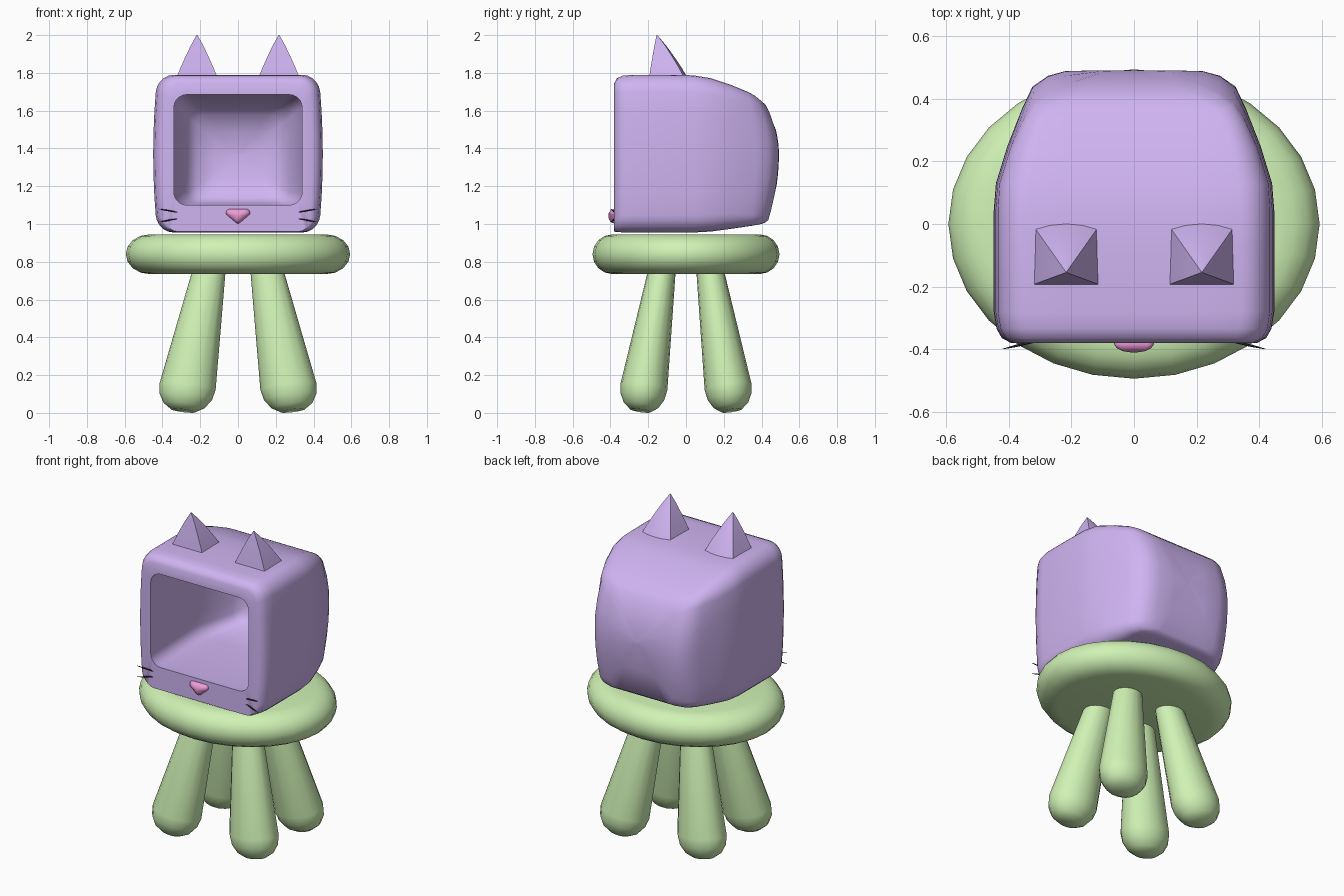
import bpy, bmesh, math
from mathutils import Vector, Matrix

if "Cube" in bpy.data.objects:
    bpy.data.objects.remove(bpy.data.objects["Cube"])


def material(name, rgb):
    m = bpy.data.materials.new(name)
    m.diffuse_color = (*rgb, 1)
    m.use_nodes = True
    m.node_tree.nodes["Principled BSDF"].inputs["Base Color"].default_value = m.diffuse_color
    return m


GREEN = material("green", (0.63, 0.89, 0.46))
PURPLE = material("purple", (0.63, 0.46, 0.89))
PINK = material("pink", (0.87, 0.33, 0.70))
DARK = material("dark", (0.03, 0.02, 0.04))


def loft(name, rings, mat, angle=40):
    """Skin equal-length rings of points and close both ends."""
    bm = bmesh.new()
    vr = [[bm.verts.new(p) for p in r] for r in rings]
    n = len(vr[0])
    for a, b in zip(vr, vr[1:]):
        for i in range(n):
            j = (i + 1) % n
            bm.faces.new((a[i], a[j], b[j], b[i]))
    bm.faces.new(vr[0][::-1])
    bm.faces.new(vr[-1])
    bmesh.ops.remove_doubles(bm, verts=bm.verts, dist=1e-5)
    bmesh.ops.recalc_face_normals(bm, faces=bm.faces)
    me = bpy.data.meshes.new(name)
    bm.to_mesh(me)
    bm.free()
    ob = bpy.data.objects.new(name, me)
    bpy.context.collection.objects.link(ob)
    me.materials.append(mat)
    bpy.ops.object.select_all(action='DESELECT')
    bpy.context.view_layer.objects.active = ob
    ob.select_set(True)
    bpy.ops.object.shade_smooth_by_angle(angle=math.radians(angle))
    return ob


def lathe(name, profile, mat, matrix, n=24):
    """Revolve (radius, height) pairs about z, then transform."""
    rings = [[matrix @ Vector((r * math.cos(t), r * math.sin(t), z))
              for t in (2 * math.pi * i / n for i in range(n))] for r, z in profile]
    return loft(name, rings, mat)


# Oval stool: everything round is stretched in x
STRETCH = Matrix.Diagonal((1.2, 1, 1, 1))
edge = [(0.39 + 0.105 * math.cos(a), 0.84 + 0.105 * math.sin(a))
        for a in (math.pi * (i / 8 - 0.5) for i in range(9))]
lathe("seat", edge, GREEN, STRETCH, 28)

# Four splayed club legs
for sx, side in ((-1, "left"), (1, "right")):
    for sy, place in ((-1, "front"), (1, "back")):
        foot = Vector((sx * 0.242, sy * 0.242, 0.012))
        axis = Vector((sx * 0.126, sy * 0.126, 0.76)) - foot
        M = STRETCH @ Matrix.Translation(foot) @ axis.to_track_quat('Z', 'Y').to_matrix().to_4x4()
        lathe(f"{place}_{side}_leg",
              [(0.055, 0), (0.092, 0.028), (0.117, 0.075), (0.125, 0.13), (0.072, axis.length)],
              GREEN, M, 16)


# Head: hollow box, lofted from inside back, out through the opening, to the outer back
def section(y, hw, z0, z1, r, curve=0.0, barrel=0.05):
    pts = []
    corners = [(hw - r, z0 + r, -90), (hw - r, z1 - r, 0), (r - hw, z1 - r, 90), (r - hw, z0 + r, 180)]
    for k, (cx, cz, a0) in enumerate(corners):
        arc = [(cx + r * math.cos(math.radians(a0 + 18 * i)),
                cz + r * math.sin(math.radians(a0 + 18 * i))) for i in range(6)]
        nx, nz, na = corners[(k + 1) % 4]
        end = (nx + r * math.cos(math.radians(na)), nz + r * math.sin(math.radians(na)))
        s = arc[-1]
        arc += [(s[0] + (end[0] - s[0]) * t / 6, s[1] + (end[1] - s[1]) * t / 6) for t in range(1, 6)]
        pts += arc
    out = []
    for x, z in pts:
        d = z - 1.37
        bulge = (1.0 if d > 0 else 0.45) * d * d * curve
        out.append(Vector((x * (1 - barrel * (d / 0.42) ** 2), y - bulge, z)))
    return out


inside = [(0.42, 0.01, 1.36, 1.38, 0.004, 1, 0), (0.42, 0.12, 1.24, 1.49, 0.04, 1, 0),
          (0.40, 0.22, 1.14, 1.58, 0.06, 1, 0), (0.34, 0.27, 1.11, 1.62, 0.06, 0.5, 0),
          (0.10, 0.345, 1.095, 1.69, 0.07, 0, 0), (-0.33, 0.345, 1.095, 1.69, 0.07, 0, 0),
          (-0.38, 0.34, 1.10, 1.685, 0.07, 0, 0)]
outside = [(-0.38, 0.395, 0.960, 1.745, 0.06), (-0.365, 0.423, 0.957, 1.772, 0.08),
           (-0.335, 0.44, 0.956, 1.785, 0.09), (-0.28, 0.449, 0.955, 1.79, 0.09),
           (-0.08, 0.449, 0.955, 1.79, 0.09), (0.04, 0.449, 0.955, 1.787, 0.09),
           (0.13, 0.442, 0.96, 1.772, 0.09), (0.25, 0.405, 0.975, 1.737, 0.08, 0.1),
           (0.37, 0.358, 0.99, 1.70, 0.06, 0.4), (0.44, 0.325, 0.998, 1.68, 0.05, 0.8),
           (0.475, 0.275, 1.005, 1.655, 0.05, 1), (0.49, 0.22, 1.02, 1.63, 0.05, 1),
           (0.492, 0.11, 1.2, 1.5, 0.03, 1), (0.492, 0.01, 1.36, 1.38, 0.004, 1)]
loft("head_shell", [section(*s) for s in inside + outside], PURPLE, 50)

for sx, side in ((-1, "left"), (1, "right")):
    # Ear: flat front, rounded back, leaning to a forward tip
    tip = Vector((sx * 0.217, -0.155, 2.0))
    base = [(-0.108, -0.195), (0.108, -0.195), (0.102, -0.01), (0.055, 0.003),
            (0, 0.008), (-0.055, 0.003), (-0.102, -0.01)]
    rings = []
    for s, h in ((1, 0), (0.82, 0.22), (0.58, 0.48), (0.30, 0.76), (0.02, 1)):
        rings.append([Vector((tip.x + x * s, tip.y + (y - tip.y) * s, 1.775 + 0.225 * h)) for x, y in base])
    loft(f"{side}_ear", rings, PURPLE, 35)

    # Whiskers: two thin spikes on each cheek
    for label, z0, z1 in (("upper", 1.06, 1.08), ("lower", 1.03, 1.01)):
        a = Vector((sx * 0.31, -0.374, z0))
        d = Vector((sx * 0.42, -0.40, z1)) - a
        M = Matrix.Translation(a) @ d.to_track_quat('Z', 'Y').to_matrix().to_4x4()
        lathe(f"{side}_{label}_whisker", [(0.004, 0), (0.004, d.length * 0.6), (0.001, d.length)], DARK, M, 6)

# Nose: rounded triangle, pointing down and domed forward
outline = []
for cx, cz, r, a0 in ((0.045, 1.06, 0.019, -30), (-0.045, 1.06, 0.019, 90), (0, 1.024, 0.021, 210)):
    outline += [(cx + r * math.cos(math.radians(a0 + 24 * i)),
                 cz + r * math.sin(math.radians(a0 + 24 * i))) for i in range(6)]
loft("nose", [[Vector((x * s, y, 1.045 + (z - 1.045) * s)) for x, z in outline]
              for s, y in ((0.9, -0.365), (1, -0.385), (0.85, -0.398), (0.55, -0.407), (0.15, -0.411))],
     PINK, 60)
